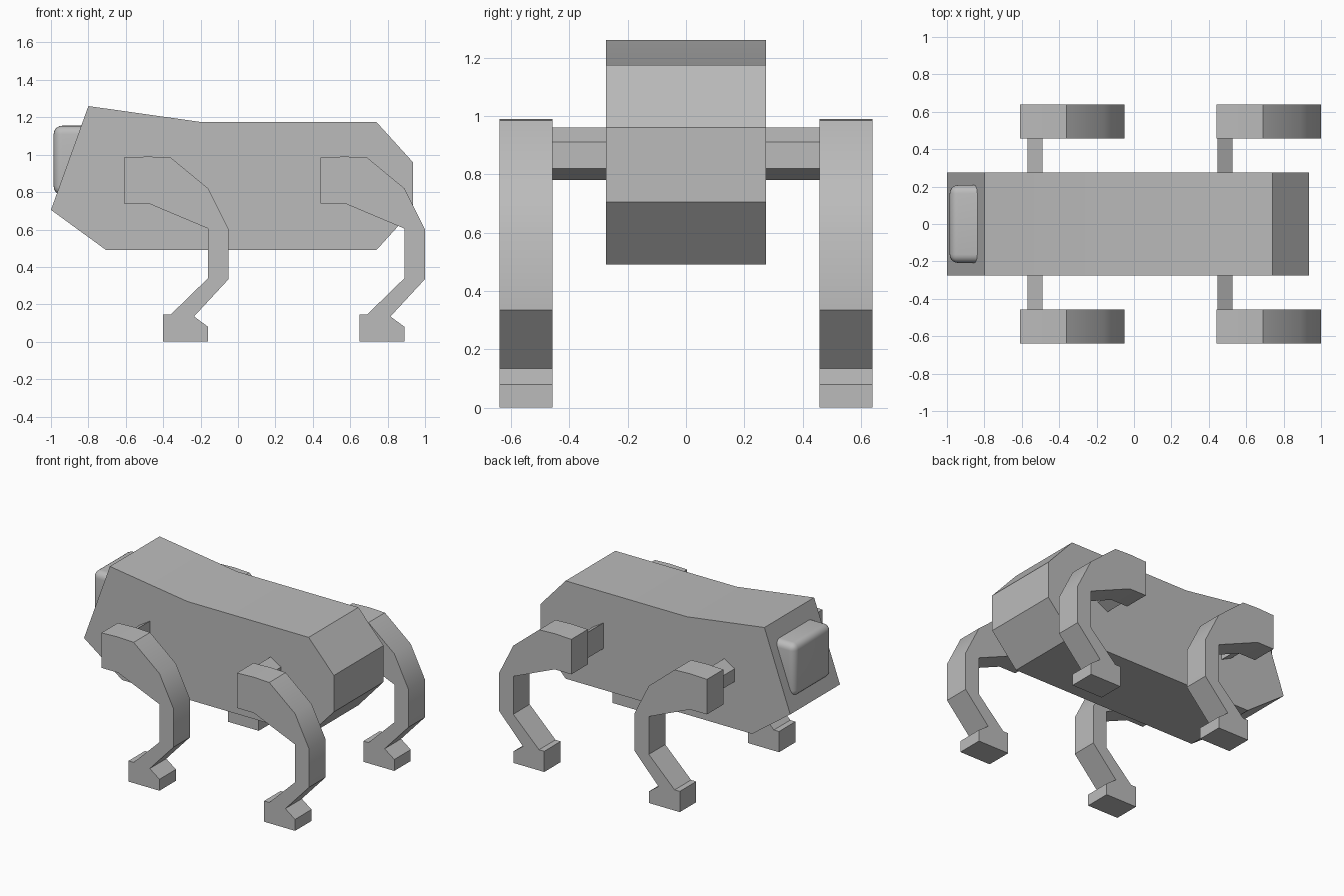
import bpy
import bmesh
import math

cube = bpy.data.objects.get("Cube")
if cube:
    bpy.data.objects.remove(cube, do_unlink=True)

GREY = (0.5, 0.5, 0.5, 1)
grey = bpy.data.materials.new("plain_grey")
grey.use_nodes = True
grey.diffuse_color = GREY
grey.node_tree.nodes["Principled BSDF"].inputs["Base Color"].default_value = GREY


def finish(name, bm):
    """Turn a bmesh into a shaded object."""
    bmesh.ops.recalc_face_normals(bm, faces=bm.faces)
    mesh = bpy.data.meshes.new(name)
    bm.to_mesh(mesh)
    bm.free()
    mesh.materials.append(grey)
    obj = bpy.data.objects.new(name, mesh)
    bpy.context.collection.objects.link(obj)
    bpy.ops.object.select_all(action="DESELECT")
    obj.select_set(True)
    bpy.context.view_layer.objects.active = obj
    bpy.ops.object.shade_smooth_by_angle(angle=math.radians(30))
    return obj


def extrude_profile(name, points, y0, y1, shift=0):
    """Extrude an (x, z) outline from y0 to y1."""
    bm = bmesh.new()
    face = bm.faces.new([bm.verts.new((x + shift, y0, z)) for x, z in points])
    ext = bmesh.ops.extrude_face_region(bm, geom=[face])
    verts = [v for v in ext["geom"] if isinstance(v, bmesh.types.BMVert)]
    bmesh.ops.translate(bm, verts=verts, vec=(0, y1 - y0, 0))
    return finish(name, bm)


# Body with the sloping head end
BODY = [(-1, 0.705), (-0.8, 1.26), (-0.2, 1.175), (0.74, 1.175),
        (0.935, 0.96), (0.935, 0.705), (0.74, 0.49), (-0.705, 0.49)]
extrude_profile("body", BODY, -0.275, 0.275)

# Rounded face panel set into the head slope
bm = bmesh.new()
bmesh.ops.create_cube(bm, size=1)
bmesh.ops.scale(bm, verts=bm.verts, vec=(0.245, 0.416, 0.37))
bmesh.ops.translate(bm, verts=bm.verts, vec=(-0.863, 0, 0.97))
bmesh.ops.bevel(bm, geom=[e for e in bm.edges if min(v.co.x for v in e.verts) < -0.9
                          or abs(e.verts[0].co.x - e.verts[1].co.x) > 0.1],
                offset=0.045, segments=5, profile=0.5, affect="EDGES")
finish("face_panel", bm)

# Legs and the hip axles joining them to the body
LEG = [(-0.61, 0.74), (-0.61, 0.985), (-0.48, 0.99), (-0.36, 0.985),
       (-0.16, 0.82), (-0.05, 0.6), (-0.05, 0.335), (-0.235, 0.135),
       (-0.16, 0.08), (-0.16, 0), (-0.4, 0), (-0.4, 0.145),
       (-0.36, 0.145), (-0.16, 0.34), (-0.16, 0.605), (-0.48, 0.74)]
AXLE = [(-0.04, 0.78), (-0.04, 0.96), (0.04, 0.91), (0.04, 0.82)]

for side, s in (("left", 1), ("right", -1)):
    for end, shift, axle_x, flip in (("head", 0, -0.53, -1), ("tail", 1.05, 0.486, 1)):
        extrude_profile(f"{side}_{end}_leg", LEG, s * 0.458, s * 0.64, shift)
        outline = [(x * flip, z) for x, z in AXLE]
        extrude_profile(f"{side}_{end}_axle", outline, s * 0.26, s * 0.47, axle_x)
